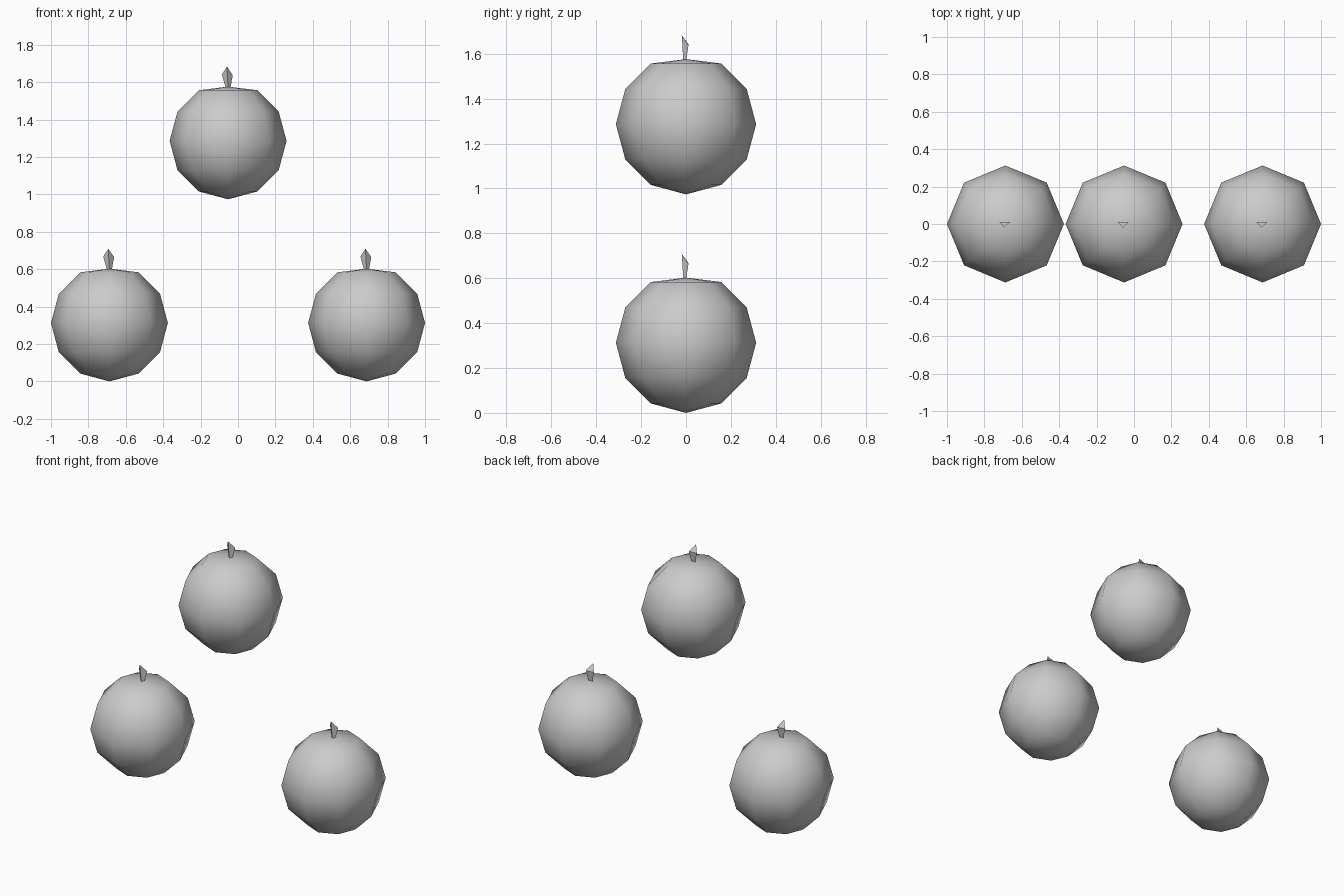
import bpy, bmesh

if "Cube" in bpy.data.objects:
    bpy.data.objects.remove(bpy.data.objects["Cube"])

R = 0.3125


def make_object(name, bm, location, smooth):
    bmesh.ops.recalc_face_normals(bm, faces=bm.faces)
    for f in bm.faces:
        f.smooth = smooth
    mesh = bpy.data.meshes.new(name)
    bm.to_mesh(mesh)
    bm.free()
    obj = bpy.data.objects.new(name, mesh)
    obj.location = location
    bpy.context.collection.objects.link(obj)
    return obj


def fruit_body(name, location):
    # low-poly ball with a slightly sunken top
    bm = bmesh.new()
    bmesh.ops.create_uvsphere(bm, u_segments=8, v_segments=6, radius=R)
    for v in bm.verts:
        if v.co.z > R * 0.99:
            v.co.z = 0.29
    return make_object(name, bm, location, True)


def stem(name, location):
    # three-sided stem, flaring upward to a slanted end
    bm = bmesh.new()
    low = [bm.verts.new(p) for p in
           ((-0.012, 0.0, 0.28), (0.012, 0.0, 0.28), (0.0, -0.012, 0.28))]
    top = [bm.verts.new(p) for p in
           ((-0.033, 0.011, 0.355), (0.025, 0.011, 0.352), (-0.006, -0.019, 0.397))]
    bm.faces.new(low)
    bm.faces.new(top)
    for i in range(3):
        j = (i + 1) % 3
        bm.faces.new((low[i], low[j], top[j], top[i]))
    return make_object(name, bm, location, False)


# two fruits on the ground, one floating above
for label, x, z in (("left", -0.6875, R), ("right", 0.6875, R), ("upper", -0.053, 1.286)):
    fruit_body(label + "_fruit", (x, 0, z))
    stem(label + "_stem", (x, 0, z))
